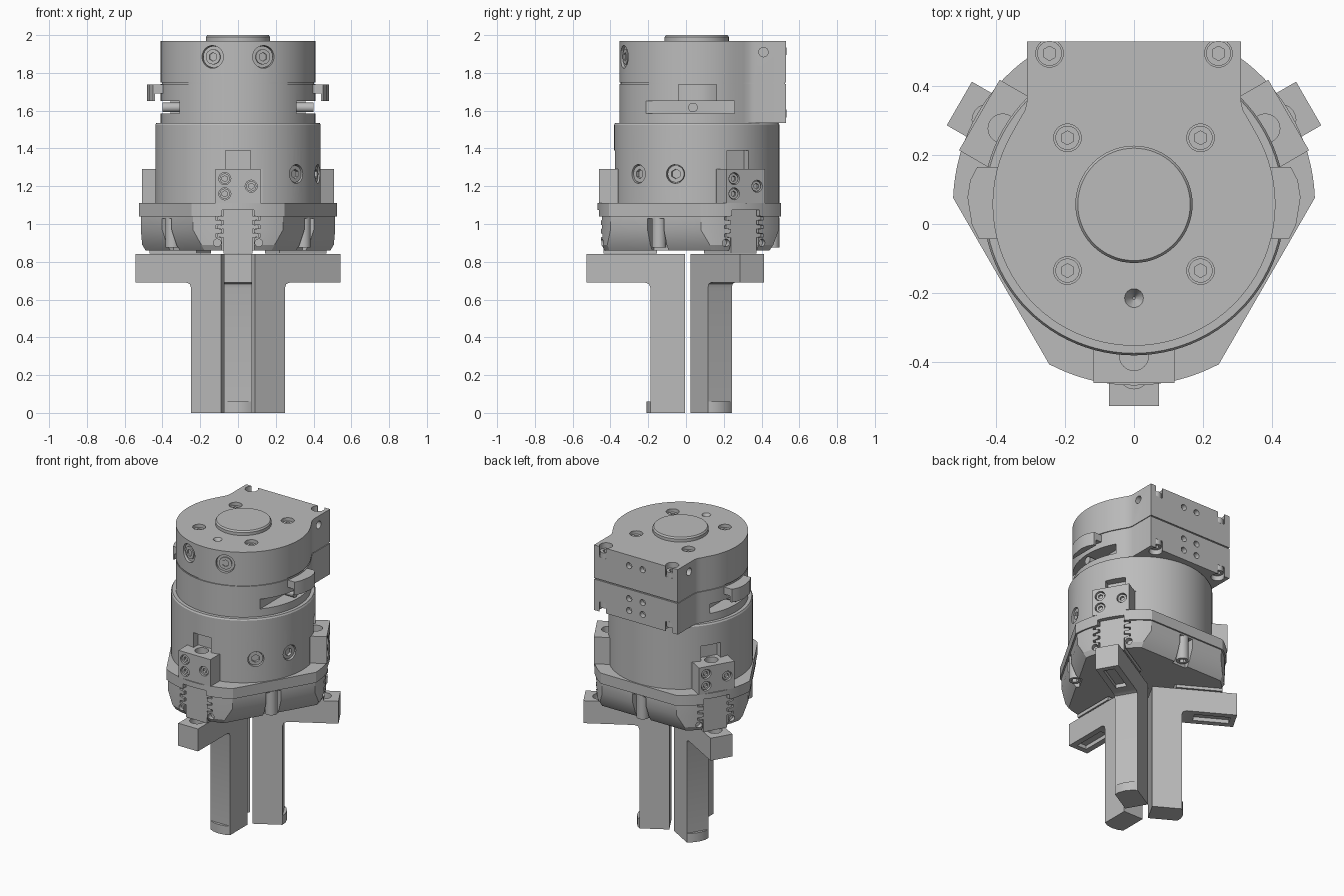
import bpy, bmesh
from math import sin, cos, acos, radians, degrees, pi
from mathutils import Matrix, Vector

if "Cube" in bpy.data.objects:
    bpy.data.objects.remove(bpy.data.objects["Cube"])

AXIS = Vector((0, 0.057, 0))          # the round bodies sit off centre
JAWS = (-90, 30, 150)                 # jaw directions
FLATS = (-30, 90, 210)                # flat sides between the jaws

metal = bpy.data.materials.new("satin grey metal")
metal.use_nodes = True
metal.diffuse_color = (0.5, 0.5, 0.5, 1)
metal.node_tree.nodes["Principled BSDF"].inputs["Base Color"].default_value = (0.5, 0.5, 0.5, 1)


def loft(name, rings, turn=0):
    """Skin equal rings of 3D points, cap both ends, rotate about the axis."""
    bm = bmesh.new()
    rows = [[bm.verts.new(p) for p in ring] for ring in rings]
    n = len(rows[0])
    for a, b in zip(rows, rows[1:]):
        for i in range(n):
            j = (i + 1) % n
            bm.faces.new((a[i], a[j], b[j], b[i]))
    bm.faces.new(rows[0][::-1])
    bm.faces.new(rows[-1])
    bmesh.ops.recalc_face_normals(bm, faces=bm.faces)
    bm.transform(Matrix.Translation(AXIS) @ Matrix.Rotation(radians(turn), 4, 'Z'))
    mesh = bpy.data.meshes.new(name)
    bm.to_mesh(mesh)
    bm.free()
    mesh.materials.append(metal)
    obj = bpy.data.objects.new(name, mesh)
    bpy.context.scene.collection.objects.link(obj)
    return obj


def prism(name, pts, z0, z1, turn=0):
    return loft(name, [[(x, y, z) for x, y in pts] for z in (z0, z1)], turn)


def box(name, x0, x1, y0, y1, z0, z1, turn=0):
    return prism(name, [(x0, y0), (x1, y0), (x1, y1), (x0, y1)], z0, z1, turn)


def circle(r, n=64, x=0, y=0):
    return [(x + r * cos(2 * pi * i / n), y + r * sin(2 * pi * i / n)) for i in range(n)]


def lathe(name, profile, x=0, y=0, n=64):
    return loft(name, [[(u, v, z) for u, v in circle(r, n, x, y)] for r, z in profile])


def rod(name, x0, x1, y, z, r, turn=0):
    """Cylinder along the outward direction."""
    return loft(name, [[(x, u, v) for u, v in circle(r, 24, y, z)] for x in (x0, x1)], turn)


def cut(obj, cutters):
    for c in cutters:
        c.hide_render = True
        m = obj.modifiers.new("cut", 'BOOLEAN')
        m.operation, m.solver, m.object = 'DIFFERENCE', 'EXACT', c
    bpy.context.view_layer.update()
    deps = bpy.context.evaluated_depsgraph_get()
    mesh = bpy.data.meshes.new_from_object(obj.evaluated_get(deps))
    obj.modifiers.clear()
    obj.data = mesh
    for c in cutters:
        bpy.data.objects.remove(c)


def socket_screw(name, r, depth, place, turn=0):
    """Screw head with a hexagonal socket; place maps (u, v, height) to a point."""
    n = 24
    def ring(radius, h, hexagon=False):
        pts = []
        for i in range(n):
            a = 360 * i / n
            k = radius / cos(radians((a + 30) % 60 - 30)) if hexagon else radius
            pts.append(place(k * cos(radians(a)), k * sin(radians(a)), h))
        return pts
    return loft(name, [ring(r, -depth), ring(r, 0), ring(r * 0.5, 0, True),
                       ring(r * 0.5, -depth * 0.6, True)], turn)


def three_sided(r, d):
    """Circle of radius r with flats at distance d between the jaws."""
    h = 60 - degrees(acos(d / r))
    return [(r * cos(radians(a + h * t / 8)), r * sin(radians(a + h * t / 8)))
            for a in JAWS for t in range(-8, 9)]


# Upper round bodies with a square connector block at the back
half = [(0.41 * cos(radians(a)), 0.41 * sin(radians(a))) for a in range(-90, 31, 4)]
half += [(0.33, 0.25), (0.316, 0.273), (0.31, 0.3), (0.31, 0.473)]
plan = half + [(-x, y) for x, y in half[:0:-1]]
top = prism("top_plate_body", plan, 1.75, 1.97)
changer = prism("changer_body", plan, 1.535, 1.742)
prism("parting_layer", [(x * 0.985, y * 0.985) for x, y in plan], 1.74, 1.752)
lathe("centre_boss", [(0.17, 1.96), (0.17, 1.99), (0.163, 2.0)])

# Holes and screws of the top plate
holes = [lathe("cutter", [(0.004, 1.93), (0.033, 1.98)], 0, -0.272, 24)]
for s in (-1, 1):
    for y in (0.193, -0.192):
        holes.append(lathe("cutter", [(0.04, 1.93), (0.04, 2)], s * 0.193, y, 32))
        socket_screw("top_screw", 0.035, 0.03,
                     lambda u, v, h, s=s, y=y: (s * 0.193 + u, y + v, 1.95 + h))
    holes.append(lathe("cutter", [(0.04, 1.9), (0.04, 2)], s * 0.245, 0.438, 32))
    holes.append(box("cutter", s * 0.245 - 0.025, s * 0.245 + 0.025, 0.44, 0.5, 1.9, 2))
    socket_screw("corner_screw", 0.036, 0.04,
                 lambda u, v, h, s=s: (s * 0.245 + u, 0.438 + v, 1.935 + h))
    holes.append(loft("cutter", [[(s * x, u, v) for u, v in circle(0.025, 24, 0.353, 1.91)]
                                 for x in (0.27, 0.33)]))
    holes.append(rod("cutter", 0.44, 0.5, s * 0.05, 1.9, 0.02, 90))
    turn = -90 + s * 19.3
    holes.append(rod("cutter", 0.36, 0.45, 0, 1.885, 0.06, turn))
    rod("plug_ring", 0.355, 0.394, 0, 1.885, 0.057, turn)
    socket_screw("front_plug", 0.04, 0.03,
                 lambda u, v, h: (0.402 + h, u, 1.885 + v), turn)
cut(top, holes)

# Slots, holes and latch levers of the changer body
holes = []
for s in (-1, 1):
    holes.append(box("cutter", s * 0.31, s * 0.5, -0.28, 0.2, 1.585, 1.65))
    holes.append(lathe("cutter", [(0.04, 1.5), (0.04, 1.6)], s * 0.245, 0.438, 32))
    holes.append(box("cutter", s * 0.245 - 0.025, s * 0.245 + 0.025, 0.44, 0.5, 1.5, 1.6))
    socket_screw("lower_corner_screw", 0.036, 0.04,
                 lambda u, v, h, s=s: (s * 0.245 + u, 0.438 + v, 1.565 - h))
    for z in (1.6, 1.68):
        holes.append(rod("cutter", 0.44, 0.5, s * 0.05, z, 0.02, 90))
    lever = [(0.35, -0.1), (0.45, -0.1), (0.47, -0.06), (0.483, 0.02),
             (0.475, 0.07), (0.455, 0.108), (0.35, 0.108)]
    prism("latch_lever", [(s * x, y) for x, y in lever], 1.69, 1.738)
    prism("lever_lip", [(s * max(x, 0.44), y) for x, y in lever], 1.65, 1.692)
    rod("lever_pin", 0.3, 0.4, s * -0.02, 1.617, 0.025, 0 if s > 0 else 180)
cut(changer, holes)

# Main drum with recesses over each jaw and plugs on two flats
drum = lathe("main_drum", [(0.438, 1.1), (0.438, 1.525), (0.432, 1.535)], n=96)
holes = []
for a in JAWS:
    holes.append(box("cutter", 0.415, 0.6, -0.13, 0.13, 1.11, 1.29, a))
    holes.append(box("cutter", 0.385, 0.6, -0.065, 0.065, 1.11, 1.39, a))
for a in (-15, -45):
    holes.append(rod("cutter", 0.41, 0.5, 0, 1.265, 0.05, a))
    socket_screw("drum_plug", 0.045, 0.03, lambda u, v, h: (0.428 + h, u, 1.265 + v), a)
cut(drum, holes)

# Flange and jaw housing, three-sided
flange = prism("flange", three_sided(0.525, 0.445), 1.04, 1.11)
housing = loft("jaw_housing", [[(x, y, z) for x, y in three_sided(r, d)]
               for r, d, z in ((0.495, 0.385, 0.86), (0.512, 0.405, 0.89),
                               (0.515, 0.435, 0.97), (0.515, 0.435, 1.045))])


def toothed(w, grow):
    """Cross-section of a toothed guide, as (y, z) points."""
    side = [(w, 0.845)]
    for z in (0.94, 0.985, 1.03):
        side += [(w, z - 0.012), (w + grow, z - 0.008), (w + grow, z + 0.008), (w, z + 0.012)]
    side.append((w, 1.075))
    return side + [(-y, z) for y, z in side[::-1]]


def guide(name, w, grow, x0, x1, turn):
    pts = toothed(w, grow)
    return loft(name, [[(x, y, z) for y, z in pts] for x in (x0, x1)], turn)


cut(flange, [guide("cutter", 0.085, 0.035, 0.2, 0.6, a) for a in JAWS])
holes = [lathe("cutter", [(0.05, 0.8), (0.05, 0.9)], n=32)]
for a in JAWS:
    holes.append(guide("cutter", 0.085, 0.035, 0.2, 0.6, a))
    holes += [rod("cutter", 0.47, 0.6, s * 0.11, 0.9, 0.02, a) for s in (-1, 1)]
for a in FLATS:
    holes.append(box("cutter", 0.365, 0.6, -0.05, 0.05, 0.8, 1.03, a))
cut(housing, holes)

for a in FLATS:
    r = radians(a)
    x, y = 0.4 * cos(r), 0.4 * sin(r)
    socket_screw("flat_side_bolt", 0.038, 0.16,
                 lambda u, v, h, x=x, y=y: (x + u, y + v, 0.875 - h))

# Jaws, sensor blocks and fingers, once per direction
L_SHAPE = [(0.062, 0), (0.245, 0), (0.245, 0.66), (0.252, 0.682), (0.275, 0.69),
           (0.585, 0.69), (0.585, 0.84), (0.062, 0.84)]
TOE = [(0.2, -0.073), (0.243, -0.073), (0.258, -0.045), (0.265, 0),
       (0.258, 0.045), (0.243, 0.073), (0.2, 0.073)]
for a in JAWS:
    r = radians(a)
    def along(d):
        return d * cos(r), d * sin(r)
    guide("base_jaw", 0.078, 0.03, 0.21, 0.495, a)
    block = box("jaw_block", 0.38, 0.518, -0.118, 0.118, 1.11, 1.29, a)
    spots = [(-0.07, 1.24), (-0.07, 1.16), (0.07, 1.2)]
    cut(block, [lathe("cutter", [(0.042, 1.2), (0.042, 1.4)], *along(0.44), 32)]
        + [rod("cutter", 0.495, 0.6, y, z, 0.032, a) for y, z in spots])
    for y, z in spots:
        socket_screw("block_screw", 0.027, 0.025,
                     lambda u, v, h, y=y, z=z: (0.51 + h, y + u, z + v), a)
    finger = loft("finger", [[(x, y, z) for x, z in L_SHAPE] for y in (-0.073, 0.073)], a)
    cut(finger, [lathe("cutter", [(0.045, 0.77), (0.045, 0.9)], *along(0.49), 32),
                 box("cutter", 0.33, 0.55, -0.035, 0.035, 0.6, 0.715, a)])
    prism("finger_toe", TOE, 0, 0.06, a)

# Smooth round surfaces, keep edges sharp
bpy.ops.object.select_all(action='DESELECT')
for obj in bpy.context.scene.collection.all_objects:
    if obj.type == 'MESH':
        obj.select_set(True)
        bpy.context.view_layer.objects.active = obj
bpy.ops.object.shade_smooth_by_angle(angle=radians(25))
